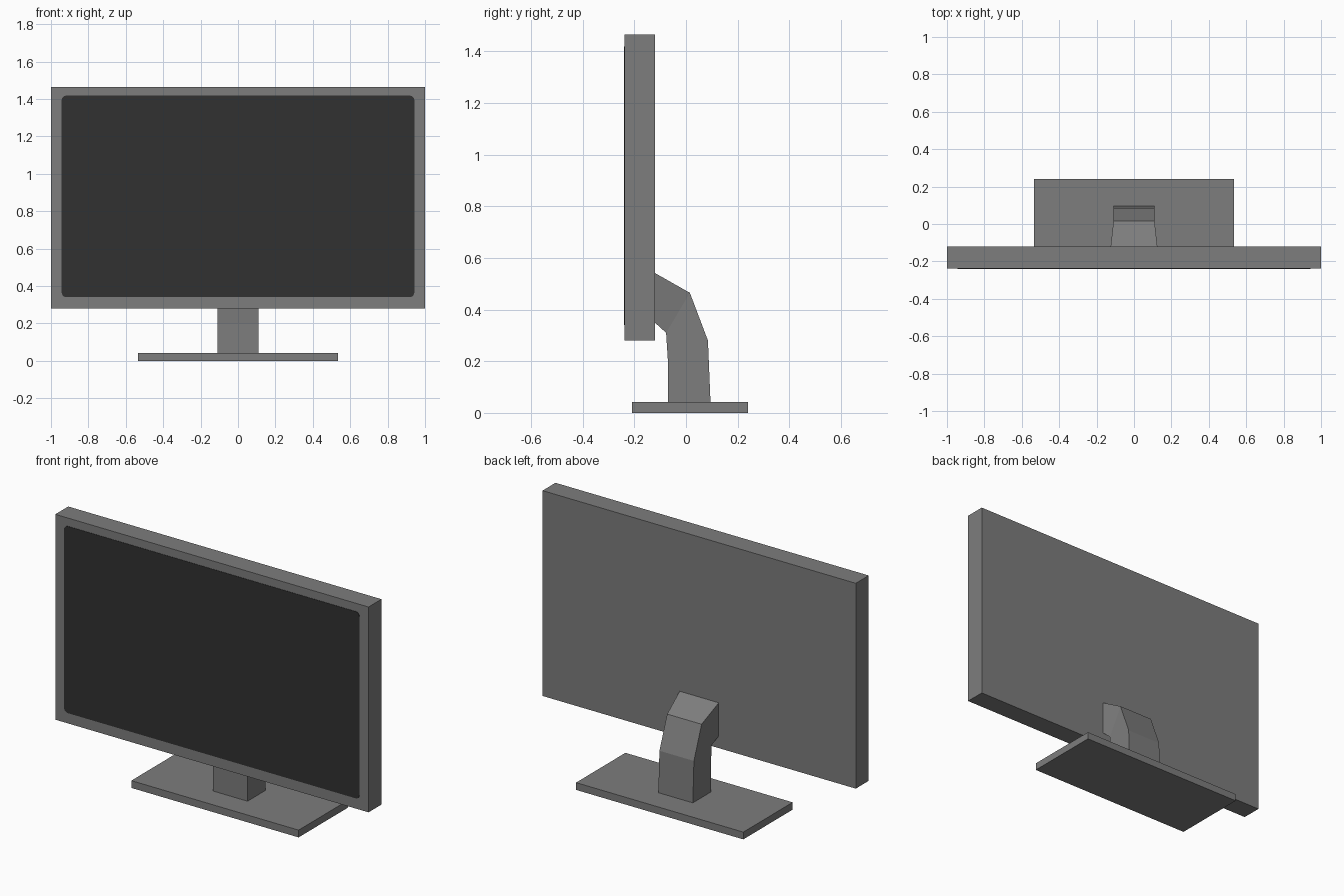
import bpy, bmesh, math

if "Cube" in bpy.data.objects:
    bpy.data.objects.remove(bpy.data.objects["Cube"])


def material(name, value):
    m = bpy.data.materials.new(name)
    m.diffuse_color = (value, value, value, 1)
    m.use_nodes = True
    m.node_tree.nodes["Principled BSDF"].inputs["Base Color"].default_value = m.diffuse_color
    return m


GREY = material("grey plastic", 0.205)
DARK = material("dark screen", 0.031)


def finish(name, bm, mat):
    bmesh.ops.recalc_face_normals(bm, faces=bm.faces)
    mesh = bpy.data.meshes.new(name)
    bm.to_mesh(mesh)
    bm.free()
    mesh.materials.append(mat)
    ob = bpy.data.objects.new(name, mesh)
    bpy.context.collection.objects.link(ob)
    return ob


def loft(name, rings, mat):
    """Join closed rings of equal length and cap both ends."""
    bm = bmesh.new()
    loops = [[bm.verts.new(p) for p in ring] for ring in rings]
    n = len(loops[0])
    for a, b in zip(loops, loops[1:]):
        for i in range(n):
            j = (i + 1) % n
            bm.faces.new((a[i], a[j], b[j], b[i]))
    bm.faces.new(loops[0])
    bm.faces.new(loops[-1])
    return finish(name, bm, mat)


def box(name, x, y0, y1, z0, z1, mat):
    ring = lambda z: [(-x, y0, z), (x, y0, z), (x, y1, z), (-x, y1, z)]
    return loft(name, [ring(z0), ring(z1)], mat)


# Display housing and foot
box("display_housing", 1.0, -0.238, -0.12, 0.28, 1.465, GREY)
box("base_plate", 0.534, -0.21, 0.24, 0.0, 0.042, GREY)

# Screen: thin plate with small rounded corners
X, Z0, Z1, R = 0.943, 0.34, 1.418, 0.025


def screen_ring(y):
    pts = []
    corners = [(X - R, Z1 - R), (R - X, Z1 - R), (R - X, Z0 + R), (X - R, Z0 + R)]
    for k, (cx, cz) in enumerate(corners):
        for s in range(5):
            a = math.pi / 2 * (k + s / 4)
            pts.append((cx + R * math.cos(a), y, cz + R * math.sin(a)))
    return pts


loft("screen", [screen_ring(-0.24), screen_ring(-0.237)], DARK)

# Bent neck: half width, front (y, z), back (y, z) of each section
sections = [
    (0.11, (-0.07, 0.04), (0.095, 0.04)),
    (0.11, (-0.07, 0.20), (0.085, 0.28)),
    (0.11, (-0.077, 0.31), (0.015, 0.465)),
    (0.125, (-0.121, 0.35), (-0.121, 0.542)),
]
loft("neck", [[(-w, *f), (w, *f), (w, *b), (-w, *b)] for w, f, b in sections], GREY)
